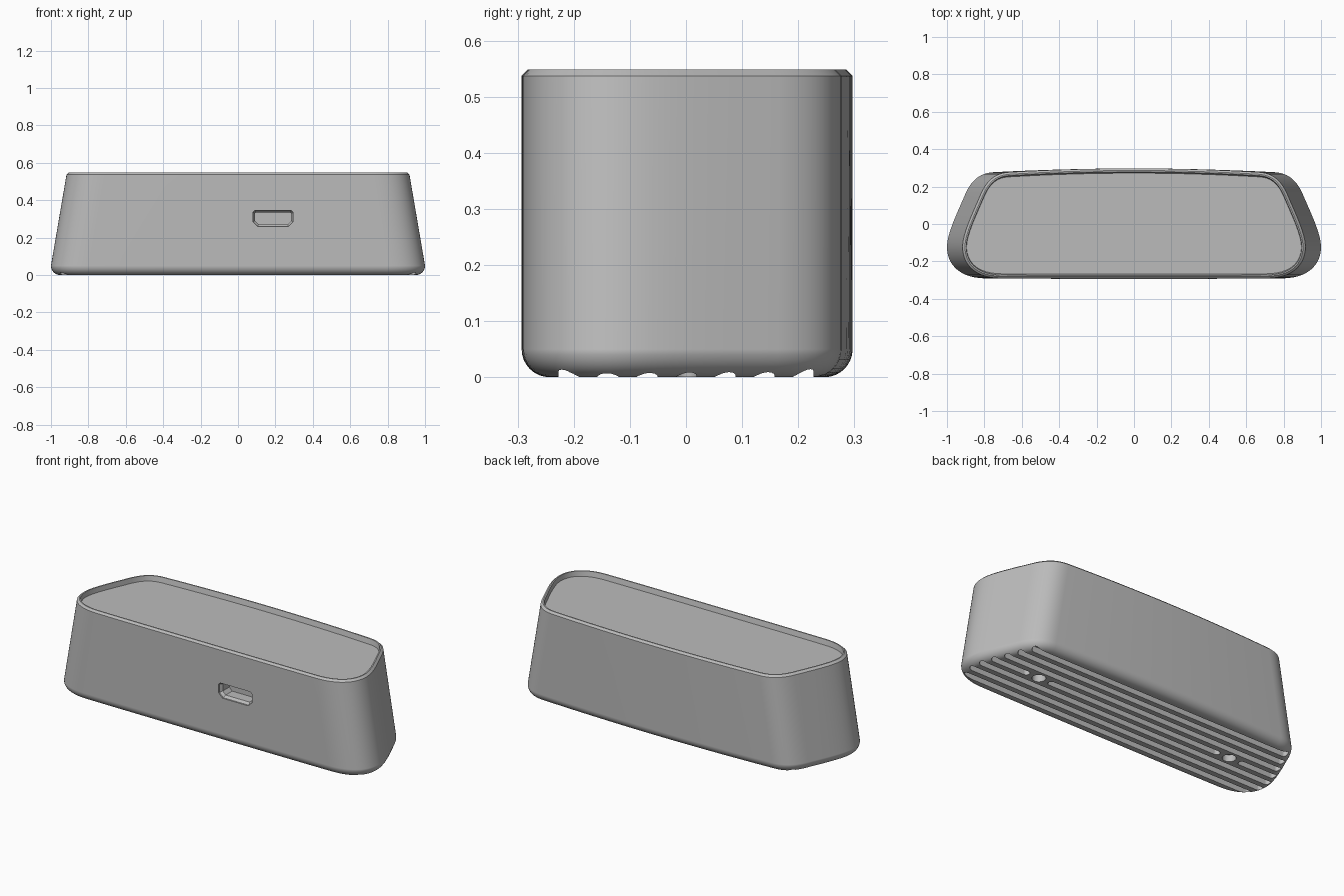
import bpy, bmesh, math
from mathutils import Vector
from mathutils.geometry import interpolate_bezier

if "Cube" in bpy.data.objects:
    bpy.data.objects.remove(bpy.data.objects["Cube"])

grey = bpy.data.materials.new("matte grey")
grey.use_nodes = True
COLOUR = (0.5, 0.5, 0.5, 1)
grey.diffuse_color = COLOUR
grey.node_tree.nodes["Principled BSDF"].inputs["Base Color"].default_value = COLOUR

HEIGHT, FILLET, CHAMFER = 0.548, 0.05, 0.011


def loft(name, rings):
    """Skin a stack of equal-length closed rings and cap both ends."""
    bm = bmesh.new()
    loops = [[bm.verts.new(p) for p in ring] for ring in rings]
    n = len(loops[0])
    for a, b in zip(loops, loops[1:]):
        for i in range(n):
            j = (i + 1) % n
            bm.faces.new((a[i], a[j], b[j], b[i]))
    bm.faces.new(loops[0][::-1])
    bm.faces.new(loops[-1])
    bmesh.ops.recalc_face_normals(bm, faces=bm.faces)
    mesh = bpy.data.meshes.new(name)
    bm.to_mesh(mesh)
    bm.free()
    mesh.materials.append(grey)
    ob = bpy.data.objects.new(name, mesh)
    bpy.context.collection.objects.link(ob)
    return ob


def inset(points, d):
    """Move a counter-clockwise 2D outline inwards by d."""
    out = []
    for i, p in enumerate(points):
        a = (p - points[i - 1]).normalized()
        b = (points[(i + 1) % len(points)] - p).normalized()
        normal = Vector((-a.y - b.y, a.x + b.x)).normalized()
        out.append(p + normal * d / max(0.3, normal.dot(Vector((-a.y, a.x)))))
    return out


# Half of the footprint: front, front corner, side, back corner, bowed back
half_curves = [
    ((0, -.293), (.3, -.293), (.6, -.293), (.79, -.291), 5),
    ((.79, -.291), (.93, -.29), (1, -.22), (1, -.12), 14),
    ((1, -.12), (1, -.05), (.94, .07), (.9, .165), 9),
    ((.9, .165), (.865, .24), (.82, .273), (.75, .277), 12),
    ((.75, .277), (.5, .29), (.25, .297), (0, .297), 9),
]
half = []
for *ctrl, count in half_curves:
    pts = interpolate_bezier(*[Vector((x, y, 0)) for x, y in ctrl], count)
    half += [p.to_2d() for p in pts[:-1]]
half.append(Vector((0, .297)))
outline = half + [Vector((-p.x, p.y)) for p in half[-2:0:-1]]


def body_ring(d, z):
    """Footprint inset by d, its ends leaning inwards with height."""
    lean = 0.085 * max(0, z - FILLET) / (HEIGHT - FILLET)
    return [(p.x - lean * max(-1, min(1, p.x / .75)), p.y, z)
            for p in inset(outline, d)]


# Housing: rounded base, leaning walls, chamfered rim, recessed top
profile = []
for i in range(9):
    a = math.pi / 2 * i / 8
    profile.append((FILLET * (1 - math.sin(a)), FILLET * (1 - math.cos(a))))
profile += [(0, HEIGHT - CHAMFER), (CHAMFER, HEIGHT),
            (.018, HEIGHT), (.025, HEIGHT - .03)]
housing = loft("housing", [body_ring(d, z) for d, z in profile])

cutters = []


def base_cut(name, points, depth):
    cutters.append(loft(name, [[(x, y, z) for x, y in points]
                               for z in (-.02, depth)]))


def slot(x0, x1, y, r=.019):
    """Round-ended groove in the underside."""
    pts = []
    for cx, start in ((x1 - r, -90), (x0 + r, 90)):
        for i in range(9):
            a = math.radians(start + 22.5 * i)
            pts.append((cx + r * math.cos(a), y + r * math.sin(a)))
    base_cut("groove_cutter", pts, .035)


def side_x(y):
    """Half width of the footprint at depth y."""
    for a, b in zip(half, half[1:]):
        if a.y <= y < b.y:
            return a.x + (b.x - a.x) * (y - a.y) / (b.y - a.y)
    return 0


# Seven grooves; the middle one breaks around two screw holes
HOLE_X, GAP = .635, .065
for i in range(-3, 4):
    y = i * .0695
    end = side_x(y) - .025
    if i:
        slot(-end, end, y)
    else:
        slot(-end, -HOLE_X - GAP, y)
        slot(-HOLE_X + GAP, HOLE_X - GAP, y)
        slot(HOLE_X + GAP, end, y)
for sx in (-HOLE_X, HOLE_X):
    turn = [math.tau * i / 24 for i in range(24)]
    base_cut("screw_hole_cutter",
             [(sx + .036 * math.cos(a), .036 * math.sin(a)) for a in turn], .04)

# Cable port in the front, with a tapered mouth
port = [Vector(p) for p in (
    (.105, .26), (.27, .26), (.295, .285), (.295, .335),
    (.285, .345), (.09, .345), (.08, .335), (.08, .285))]
cutters.append(loft("port_cutter", [
    [(p.x, y, p.y) for p in inset(port, d)]
    for d, y in ((0, -.32), (0, -.285), (.011, -.27), (.011, -.21))]))

# Cut everything, then drop the cutters
for c in cutters:
    c.hide_render = True
    mod = housing.modifiers.new("cut", "BOOLEAN")
    mod.operation = "DIFFERENCE"
    mod.solver = "EXACT"
    mod.object = c
bpy.context.view_layer.update()
graph = bpy.context.evaluated_depsgraph_get()
cut_mesh = bpy.data.meshes.new_from_object(housing.evaluated_get(graph))
housing.modifiers.clear()
housing.data = cut_mesh
for c in cutters:
    bpy.data.objects.remove(c)

# Smooth walls with crisp edges
bpy.ops.object.select_all(action="DESELECT")
housing.select_set(True)
bpy.context.view_layer.objects.active = housing
bpy.ops.object.shade_smooth_by_angle(angle=math.radians(30))
weighted = housing.modifiers.new("clean normals", "WEIGHTED_NORMAL")
weighted.keep_sharp = True
